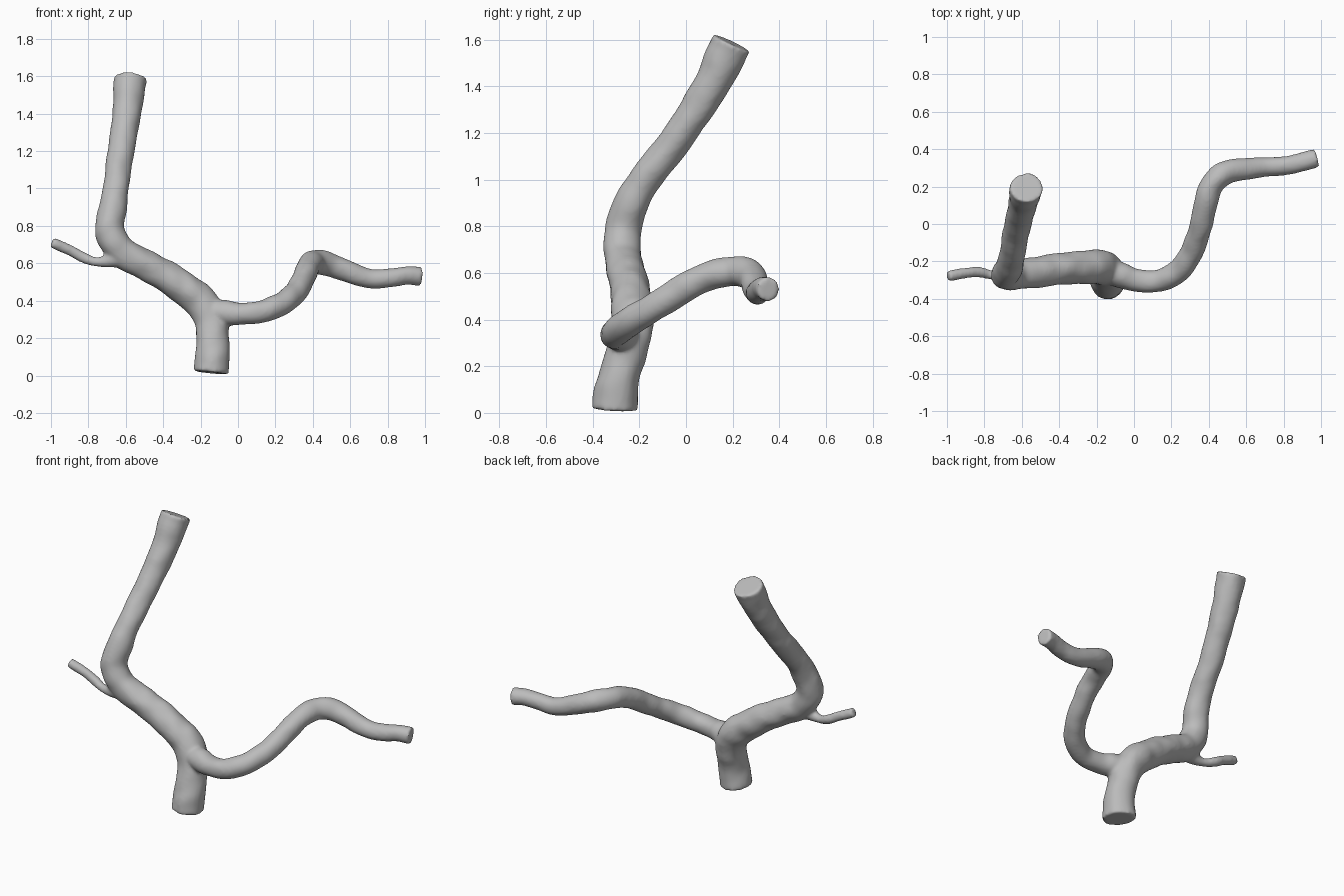
import bpy
import bmesh
import math
from mathutils import Vector, noise

cube = bpy.data.objects.get("Cube")
if cube:
    bpy.data.objects.remove(cube, do_unlink=True)

mat = bpy.data.materials.new("plain grey")
GREY = (0.5, 0.5, 0.5, 1)
mat.use_nodes = True
mat.diffuse_color = GREY
mat.node_tree.nodes["Principled BSDF"].inputs["Base Color"].default_value = GREY

SIDES, STEPS = 20, 6


def spline(points):
    """Catmull-Rom curve through (x, y, z, radius) points."""
    p = [Vector(q) for q in points]
    p = [2 * p[0] - p[1]] + p + [2 * p[-1] - p[-2]]
    out = []
    for a, b, c, d in zip(p, p[1:], p[2:], p[3:]):
        for i in range(STEPS):
            t = i / STEPS
            out.append(0.5 * (2 * b + (c - a) * t + (2 * a - 5 * b + 4 * c - d) * t * t
                              + (3 * b - a - 3 * c + d) * t ** 3))
    return out + [p[-2]]


def add_tube(bm, points):
    """Closed, slightly uneven tube swept along the curve."""
    path = spline(points)
    side, rings = Vector((1, 0.3, 0)), []
    for i, q in enumerate(path):
        tangent = (path[min(i + 1, len(path) - 1)] - path[max(i - 1, 0)]).to_3d().normalized()
        side = (side - tangent * side.dot(tangent)).normalized()
        up = tangent.cross(side)
        ring = []
        for k in range(SIDES):
            a = math.tau * k / SIDES
            out = side * math.cos(a) + up * math.sin(a)
            spot = q.to_3d() + out * q.w
            ring.append(bm.verts.new(spot + out * q.w * 0.09 * noise.noise(spot * 12)))
        rings.append(ring)
    for r, s in zip(rings, rings[1:]):
        for k in range(SIDES):
            j = (k + 1) % SIDES
            bm.faces.new((r[k], r[j], s[j], s[k]))
    bm.faces.new(rings[0][::-1])
    bm.faces.new(rings[-1])


# Trunk that bends sideways, then climbs to the tall end
trunk = [(-.145, -.305, .015, .098), (-.138, -.30, .09, .095), (-.135, -.275, .2, .088),
         (-.145, -.245, .3, .09), (-.2, -.23, .395, .092), (-.3, -.235, .475, .088),
         (-.41, -.242, .545, .085), (-.53, -.26, .61, .083), (-.63, -.27, .67, .08),
         (-.685, -.272, .77, .08), (-.67, -.24, .89, .075), (-.655, -.175, 1.0, .07),
         (-.628, -.03, 1.19, .071), (-.595, .105, 1.4, .077), (-.575, .195, 1.588, .09)]
# Long winding branch on the left
long_branch = [(-.14, -.25, .34, .07), (-.07, -.275, .335, .068), (0, -.298, .33, .062),
               (.1, -.308, .335, .06), (.18, -.287, .358, .062), (.25, -.235, .395, .063),
               (.305, -.16, .44, .062), (.335, -.08, .49, .062), (.365, .02, .553, .063),
               (.385, .12, .594, .063), (.415, .21, .607, .063), (.48, .27, .597, .065),
               (.57, .291, .562, .06), (.7, .303, .518, .053), (.81, .31, .522, .051),
               (.9, .332, .534, .05), (.978, .352, .53, .052)]
# Thin twig on the right
twig = [(-.6, -.27, .65, .06), (-.67, -.285, .62, .042), (-.755, -.275, .607, .026),
        (-.83, -.256, .632, .029), (-.9, -.262, .67, .029), (-.995, -.28, .712, .03)]

bm = bmesh.new()
for points in (trunk, long_branch, twig):
    add_tube(bm, points)
mesh = bpy.data.meshes.new("branching_vessel")
bm.to_mesh(mesh)
bm.free()
mesh.materials.append(mat)
vessel = bpy.data.objects.new("branching_vessel", mesh)
bpy.context.collection.objects.link(vessel)

# Fuse the tubes into one skin and soften the joints
fuse = vessel.modifiers.new("fuse", 'REMESH')
fuse.mode = 'VOXEL'
fuse.voxel_size = 0.01
fuse.use_smooth_shade = True
soften = vessel.modifiers.new("soften", 'SMOOTH')
soften.factor = 0.5
soften.iterations = 9
